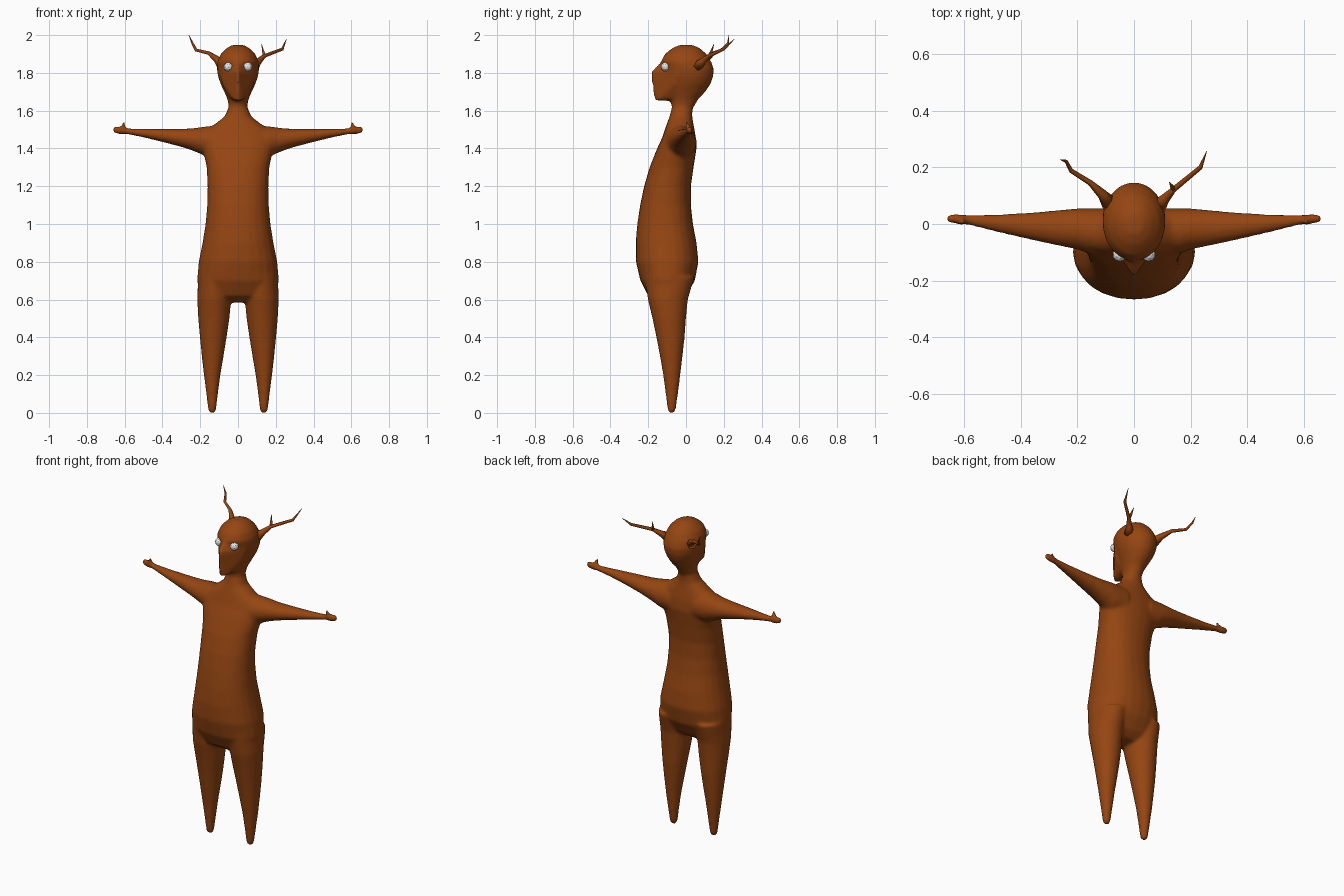
import bpy, bmesh, math
from mathutils import Vector


def material(name, rgb):
    m = bpy.data.materials.new(name)
    m.diffuse_color = (*rgb, 1)
    return m


BROWN = material("brown skin", (0.30, 0.06, 0.006))
WHITE = material("white eye", (0.8, 0.8, 0.8))


def finish(bm, name, mat, smooth=True):
    bmesh.ops.recalc_face_normals(bm, faces=bm.faces)
    me = bpy.data.meshes.new(name)
    bm.to_mesh(me)
    bm.free()
    me.materials.append(mat)
    for p in me.polygons:
        p.use_smooth = smooth
    ob = bpy.data.objects.new(name, me)
    bpy.context.collection.objects.link(ob)
    return ob


def loft(bm, rings, n=24, power=1.0):
    """Skin closed rings given as (centre, half-axis u, half-axis v)."""
    loops = []
    for c, u, v in rings:
        loop = []
        for i in range(n):
            a = 2 * math.pi * i / n
            ca, sa = math.cos(a), math.sin(a)
            p = (Vector(c) + Vector(u) * math.copysign(abs(ca) ** power, ca)
                 + Vector(v) * math.copysign(abs(sa) ** power, sa))
            loop.append(bm.verts.new(p))
        loops.append(loop)
    for a, b in zip(loops, loops[1:]):
        for i in range(n):
            bm.faces.new((a[i], a[(i + 1) % n], b[(i + 1) % n], b[i]))
    bm.faces.new(loops[0])
    bm.faces.new(loops[-1])


def upright(rows):
    # rows: z, centre x, half width, front y, back y
    return [((x, (f + b) / 2, z), (w, 0, 0), (0, (b - f) / 2, 0)) for z, x, w, f, b in rows]


def sideways(s, rows):
    # rows: x, bottom z, top z, front y, back y
    return [((s * x, (f + k) / 2, (lo + hi) / 2), (0, (k - f) / 2, 0), (0, 0, (hi - lo) / 2))
            for x, lo, hi, f, k in rows]


def tube(bm, pts, radii, n=6):
    rings = []
    for i, p in enumerate(pts):
        d = (Vector(pts[min(i + 1, len(pts) - 1)]) - Vector(pts[max(i - 1, 0)])).normalized()
        u = d.cross(Vector((0, 0, 1))).normalized()
        rings.append((p, u * radii[i], d.cross(u) * radii[i]))
    loft(bm, rings, n)


bm = bmesh.new()

# torso and neck
loft(bm, upright([
    (0.585, 0, 0.12, -0.15, -0.04), (0.62, 0, 0.19, -0.2, 0.0), (0.7, 0, 0.217, -0.242, 0.047),
    (0.8, 0, 0.208, -0.265, 0.066), (0.9, 0, 0.188, -0.267, 0.056), (1.0, 0, 0.172, -0.258, 0.037),
    (1.1, 0, 0.163, -0.243, 0.026), (1.2, 0, 0.161, -0.222, 0.026), (1.3, 0, 0.166, -0.193, 0.04),
    (1.4, 0, 0.188, -0.153, 0.056), (1.46, 0, 0.19, -0.125, 0.052), (1.5, 0, 0.165, -0.112, 0.045),
    (1.535, 0, 0.115, -0.1, 0.038), (1.57, 0, 0.07, -0.087, 0.033), (1.62, 0, 0.05, -0.074, 0.035),
    (1.7, 0, 0.045, -0.07, 0.04)]), power=0.9)

# head
loft(bm, upright([
    (1.6, 0, 0.045, -0.07, 0.03), (1.66, 0, 0.056, -0.085, 0.065), (1.7, 0, 0.073, -0.095, 0.103),
    (1.74, 0, 0.092, -0.1, 0.13), (1.78, 0, 0.106, -0.11, 0.144), (1.82, 0, 0.112, -0.12, 0.148),
    (1.86, 0, 0.11, -0.132, 0.134), (1.9, 0, 0.092, -0.112, 0.108), (1.93, 0, 0.062, -0.075, 0.075),
    (1.948, 0, 0.03, -0.035, 0.035)]))

# wedge-shaped face with a nose ridge
face = [(0, -0.188, 1.805), (0, -0.168, 1.655), (0, -0.125, 1.87), (0, -0.06, 1.65)]
for s in (-1, 1):
    face += [(s * 0.1, -0.05, 1.81), (s * 0.05, -0.05, 1.67), (s * 0.022, -0.15, 1.655),
             (s * 0.085, -0.06, 1.74)]
hull = bmesh.ops.convex_hull(bm, input=[bm.verts.new(p) for p in face])
bmesh.ops.delete(bm, geom=[g for g in hull["geom_interior"] if isinstance(g, bmesh.types.BMVert)],
                 context='VERTS')

for s in (-1, 1):
    # leg tapering to a rounded point
    loft(bm, upright([
        (0.0, s * 0.137, 0.012, -0.088, -0.064), (0.012, s * 0.137, 0.021, -0.097, -0.055),
        (0.1, s * 0.137, 0.031, -0.108, -0.042), (0.2, s * 0.137, 0.044, -0.121, -0.03),
        (0.3, s * 0.134, 0.058, -0.138, -0.018), (0.4, s * 0.131, 0.071, -0.157, -0.007),
        (0.5, s * 0.128, 0.083, -0.178, 0.0), (0.6, s * 0.126, 0.09, -0.202, 0.01),
        (0.72, s * 0.12, 0.092, -0.22, 0.045)]))
    # arm with a mitten hand
    loft(bm, sideways(s, [
        (0.08, 1.34, 1.52, -0.11, 0.056), (0.16, 1.35, 1.518, -0.105, 0.056),
        (0.2, 1.372, 1.512, -0.09, 0.055), (0.25, 1.392, 1.506, -0.08, 0.051),
        (0.3, 1.408, 1.504, -0.07, 0.046), (0.4, 1.434, 1.504, -0.048, 0.038),
        (0.5, 1.458, 1.504, -0.025, 0.034), (0.59, 1.476, 1.506, -0.003, 0.034),
        (0.62, 1.474, 1.516, 0.0, 0.036), (0.648, 1.478, 1.518, 0.003, 0.035),
        (0.663, 1.488, 1.512, 0.01, 0.028)]))
    # thumb
    tube(bm, [(s * 0.615, 0.012, 1.495), (s * 0.605, 0.008, 1.525), (s * 0.601, 0.006, 1.545)],
         [0.016, 0.012, 0.007], 8)

body = finish(bm, "body", BROWN)
rm = body.modifiers.new("fuse", 'REMESH')
rm.mode = 'VOXEL'
rm.voxel_size = 0.009
rm.use_smooth_shade = True
sm = body.modifiers.new("soften", 'SMOOTH')
sm.factor = 0.5
sm.iterations = 8

# antlers, slightly different on each side
bm = bmesh.new()
tube(bm, [(0.085, 0.06, 1.835), (0.108, 0.088, 1.86), (0.14, 0.122, 1.89), (0.235, 0.2, 1.926),
          (0.257, 0.257, 1.98)], [0.03, 0.018, 0.01, 0.008, 0.001])
tube(bm, [(0.14, 0.122, 1.888), (0.134, 0.133, 1.91), (0.125, 0.148, 1.952)], [0.009, 0.007, 0.001])
finish(bm, "right_antler", BROWN)
bm = bmesh.new()
tube(bm, [(-0.085, 0.07, 1.84), (-0.112, 0.105, 1.872), (-0.155, 0.146, 1.905),
          (-0.222, 0.188, 1.921), (-0.24, 0.222, 1.955), (-0.26, 0.227, 2.0)],
     [0.03, 0.018, 0.01, 0.008, 0.006, 0.001])
finish(bm, "left_antler", BROWN)

# eyes
for s, name in ((-1, "left_eye"), (1, "right_eye")):
    bm = bmesh.new()
    bmesh.ops.create_icosphere(bm, subdivisions=2, radius=0.025)
    eye = finish(bm, name, WHITE, False)
    eye.location = (s * 0.051, -0.108, 1.832)
